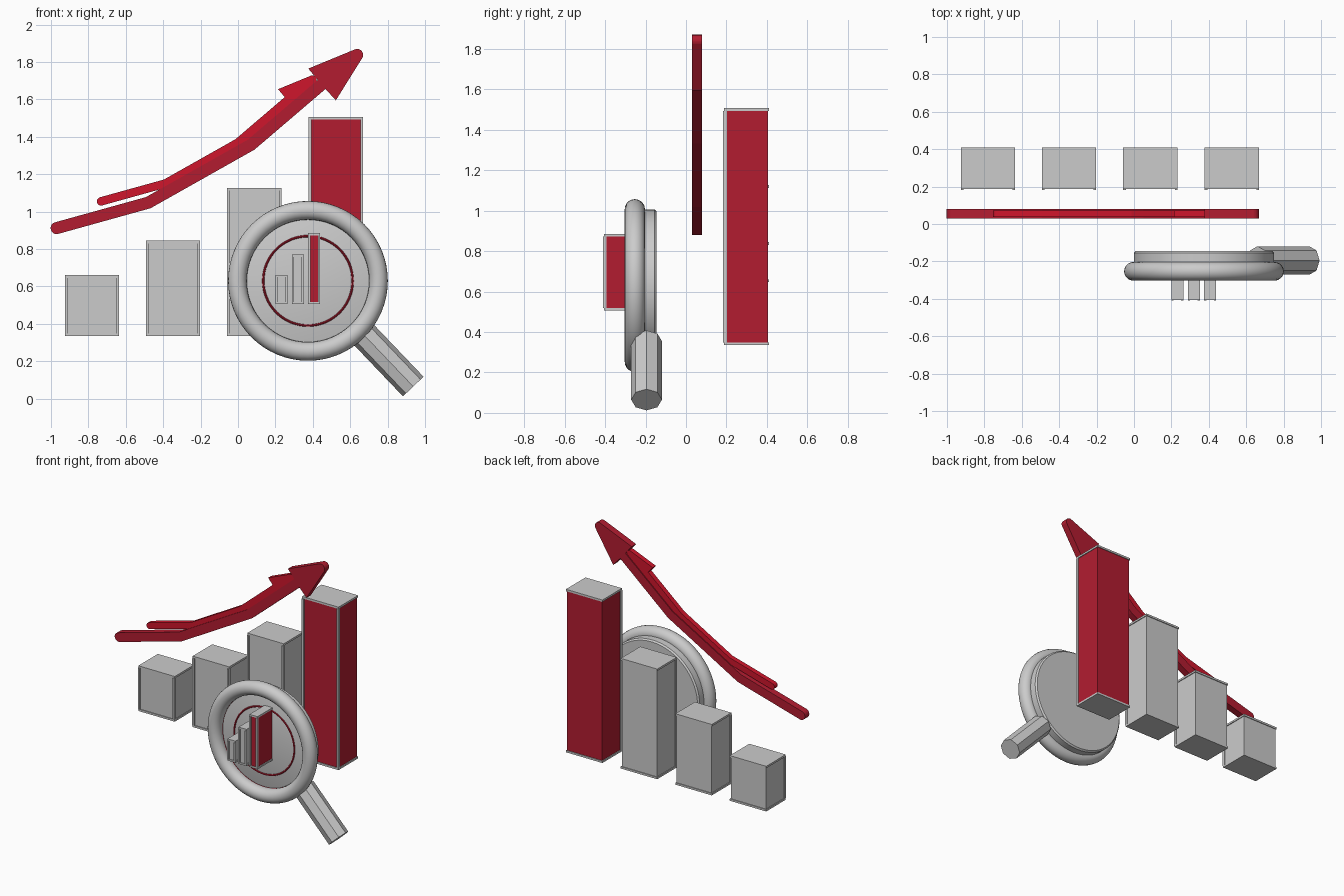
import bpy, bmesh, math
from mathutils import Vector

if "Cube" in bpy.data.objects:
    bpy.data.objects.remove(bpy.data.objects["Cube"])


def material(name, rgb):
    m = bpy.data.materials.new(name)
    m.diffuse_color = (*rgb, 1)
    m.use_nodes = True
    m.node_tree.nodes["Principled BSDF"].inputs["Base Color"].default_value = m.diffuse_color
    return m


RED = material("red", (0.45, 0.012, 0.03))
BRIGHT = material("bright_red", (0.62, 0.008, 0.025))


def finish(name, bm, mat=None):
    bmesh.ops.recalc_face_normals(bm, faces=bm.faces)
    me = bpy.data.meshes.new(name)
    bm.to_mesh(me)
    bm.free()
    ob = bpy.data.objects.new(name, me)
    bpy.context.collection.objects.link(ob)
    if mat:
        me.materials.append(mat)
    return ob


def smooth(ob):
    bpy.ops.object.select_all(action='DESELECT')
    bpy.context.view_layer.objects.active = ob
    ob.select_set(True)
    bpy.ops.object.shade_smooth_by_angle(angle=math.radians(35))


def boxes(name, ranges, mat=None):
    bm = bmesh.new()
    for x0, x1, y0, y1, z0, z1 in ranges:
        vs = bmesh.ops.create_cube(bm, size=1)["verts"]
        for v in vs:
            v.co = ((x0 + x1) / 2 + v.co.x * (x1 - x0),
                    (y0 + y1) / 2 + v.co.y * (y1 - y0),
                    (z0 + z1) / 2 + v.co.z * (z1 - z0))
    return finish(name, bm, mat)


def chart_bar(name, x0, x1, y0, y1, z0, z1, t, mat=None):
    # inset body, end caps and thin front edge strips
    e = t * 0.4
    boxes(name + "_body", [(x0 + e, x1 - e, y0 + e, y1 - e, z0 + t, z1 - t)], mat)
    boxes(name + "_frame", [
        (x0, x1, y0, y1, z0, z0 + t), (x0, x1, y0, y1, z1 - t, z1),
        (x0, x0 + t, y0 - e, y0 + t, z0 + t, z1 - t),
        (x1 - t, x1, y0 - e, y0 + t, z0 + t, z1 - t)])


def lathe(name, profile, closed, mat=None, steps=64):
    # revolve (radius, y) points about the lens axis
    bm = bmesh.new()
    rings = []
    for i in range(steps):
        a = 2 * math.pi * i / steps
        rings.append([bm.verts.new((CX + r * math.cos(a), y, CZ + r * math.sin(a)))
                      for r, y in profile])
    n = len(profile)
    for i in range(steps):
        a, b = rings[i], rings[(i + 1) % steps]
        for j in range(n if closed else n - 1):
            k = (j + 1) % n
            bm.faces.new((a[j], a[k], b[k], b[j]))
    if not closed:
        bm.faces.new([r[0] for r in rings])
        bm.faces.new([r[-1] for r in rings])
    ob = finish(name, bm, mat)
    smooth(ob)


def circle_profile(major, minor, y, n):
    return [(major + minor * math.cos(2 * math.pi * i / n),
             y + minor * math.sin(2 * math.pi * i / n)) for i in range(n)]


def trend_arrow(name, scale, dx, dz, y0, y1, mat):
    pts = [Vector(p) for p in [(-0.97, 0.912), (-0.48, 1.048), (0.07, 1.358), (0.447, 1.68)]]
    tip, w = Vector((0.637, 1.838)), 0.032

    def arc(c, a0, a1, n=10):
        return [c + w * Vector((math.cos(math.radians(a0 + (a1 - a0) * i / n)),
                                math.sin(math.radians(a0 + (a1 - a0) * i / n))))
                for i in range(n + 1)]

    def normal(a, b):
        d = (b - a).normalized()
        return Vector((-d.y, d.x))

    # mitred offsets of the bent shaft
    offs = []
    for i in (1, 2):
        n1, n2 = normal(pts[i - 1], pts[i]), normal(pts[i], pts[i + 1])
        offs.append((n1 + n2) * w / (1 + n1.dot(n2)))
    offs.append(normal(pts[2], pts[3]) * w)
    outline = arc(pts[0], 105.5, 285.5)
    outline += [p - o for p, o in zip(pts[1:], offs)]
    outline += [Vector((0.523, 1.595))] + arc(tip, -26, 106) + [Vector((0.376, 1.765))]
    outline += [p + o for p, o in zip(pts[:0:-1], offs[::-1])]
    bm = bmesh.new()
    f = bm.faces.new([bm.verts.new((p.x * scale + dx, y0, p.y * scale + dz)) for p in outline])
    ext = bmesh.ops.extrude_face_region(bm, geom=[f])["geom"]
    for v in ext:
        if isinstance(v, bmesh.types.BMVert):
            v.co.y = y1
    finish(name, bm, mat)


# large bar chart
for i, (x, top) in enumerate([(-0.925, 0.66), (-0.492, 0.845), (-0.058, 1.127), (0.378, 1.507)]):
    chart_bar(f"chart_bar_{i + 1}", x, x + 0.29, 0.188, 0.41, 0.335, top, 0.014,
              RED if i == 3 else None)

# rising arrows, the rear one a smaller copy
trend_arrow("trend_arrow", 1, 0, 0, 0.03, 0.08, RED)
trend_arrow("small_trend_arrow", 0.703, -0.05, 0.414, 0.037, 0.073, BRIGHT)

# magnifier rim, lens and red rings
CX, CZ = 0.374, 0.63
lathe("magnifier_rim", circle_profile(0.377, 0.05, -0.253, 20), True)
lathe("lens", [(0.35, -0.235), (0.375, -0.225), (0.375, -0.155), (0.365, -0.145)], False)
lathe("outer_red_ring", circle_profile(0.338, 0.01, -0.24, 8), True, RED)
lathe("inner_red_ring", circle_profile(0.239, 0.006, -0.236, 8), True, RED)

# octagonal handle
a, b = Vector((0.66, -0.195, 0.355)), Vector((0.937, -0.195, 0.065))
bm = bmesh.new()
bmesh.ops.create_cone(bm, cap_ends=True, segments=8, radius1=0.076, radius2=0.076,
                      depth=(b - a).length)
rot = (b - a).to_track_quat('Z', 'Y')
for v in bm.verts:
    v.co = rot @ v.co + (a + b) / 2
finish("handle", bm)

# small bar chart on the lens
for i, (x, top) in enumerate([(0.2, 0.662), (0.288, 0.77), (0.375, 0.885)]):
    chart_bar(f"lens_bar_{i + 1}", x, x + 0.064, -0.405, -0.23, 0.506, top, 0.012,
              RED if i == 2 else None)
